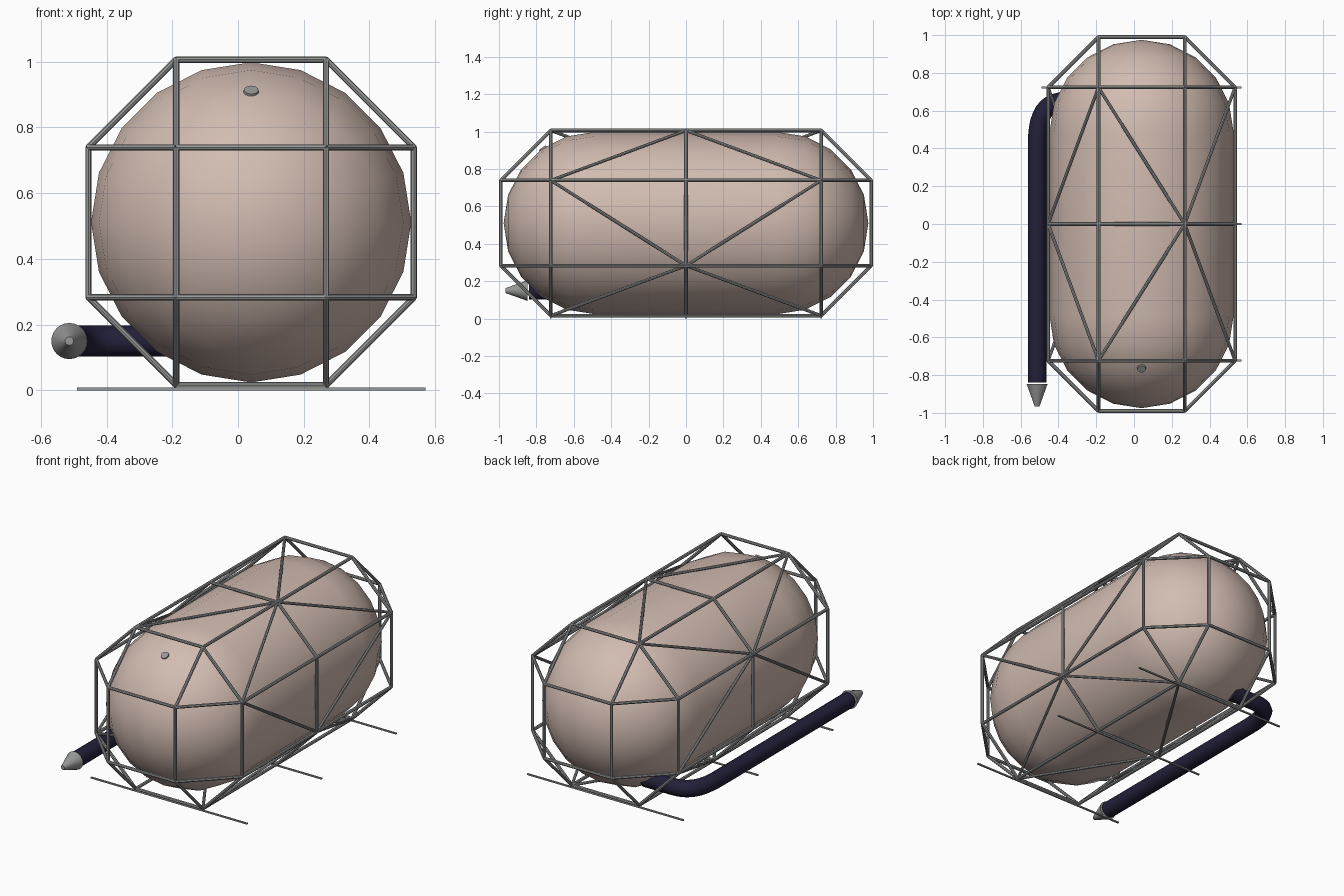
import bpy, bmesh, math
from mathutils import Vector, Matrix

if "Cube" in bpy.data.objects:
    bpy.data.objects.remove(bpy.data.objects["Cube"])

CX, CZ = 0.04, 0.511          # axis of the tank and frame
R, HALF = 0.487, 0.488        # tank radius, half length of straight part


def material(name, rgb):
    m = bpy.data.materials.new(name)
    m.diffuse_color = (*rgb, 1)
    m.use_nodes = True
    m.node_tree.nodes["Principled BSDF"].inputs["Base Color"].default_value = m.diffuse_color
    return m


SKIN = material("pale pink paint", (0.64, 0.50, 0.44))
STEEL = material("grey steel", (0.31, 0.32, 0.31))
NAVY = material("navy rubber", (0.016, 0.014, 0.04))


def finish(name, bm, mat, smooth=None):
    bmesh.ops.recalc_face_normals(bm, faces=bm.faces)
    me = bpy.data.meshes.new(name)
    bm.to_mesh(me)
    bm.free()
    me.materials.append(mat)
    ob = bpy.data.objects.new(name, me)
    bpy.context.collection.objects.link(ob)
    if smooth:
        bpy.ops.object.select_all(action='DESELECT')
        bpy.context.view_layer.objects.active = ob
        ob.select_set(True)
        bpy.ops.object.shade_smooth_by_angle(angle=math.radians(smooth))
    return ob


def rod(bm, a, b, r1, r2=None, sides=8):
    a, b = Vector(a), Vector(b)
    d = b - a
    mat = Matrix.Translation((a + b) / 2) @ d.to_track_quat('Z', 'Y').to_matrix().to_4x4()
    bmesh.ops.create_cone(bm, cap_ends=True, segments=sides, radius1=r1,
                          radius2=r1 if r2 is None else r2, depth=d.length, matrix=mat)


# Tank: capsule lathed about the y axis
bm = bmesh.new()
N = 5
half = [(HALF + R * math.sin(t), R * math.cos(t))
        for t in (i * math.pi / 2 / N for i in range(N + 1))]
profile = [(-y, r) for y, r in reversed(half)] + half
verts = [bm.verts.new((CX + r, y, CZ)) for y, r in profile]
edges = [bm.edges.new(p) for p in zip(verts, verts[1:])]
bmesh.ops.spin(bm, geom=verts + edges, cent=(CX, 0, CZ), axis=(0, 1, 0),
               angle=math.tau, steps=20, use_duplicate=False)
bmesh.ops.remove_doubles(bm, verts=bm.verts, dist=0.001)
finish("tank", bm, SKIN, 40)

# Frame: three octagon rings, square ends, rails and alternating braces
A, B, YR, YE = 0.495, 0.228, 0.723, 0.99
octagon = [(B, A), (A, B), (A, -B), (B, -A), (-B, -A), (-A, -B), (-A, B), (-B, A)]
square = [(B, B), (B, -B), (-B, -B), (-B, B)]


def node(p, y):
    return Vector((CX + p[0], y, CZ + p[1]))


bm = bmesh.new()
for i, p in enumerate(octagon):
    q = octagon[(i + 1) % 8]
    for y in (-YR, 0, YR):
        rod(bm, node(p, y), node(q, y), 0.0095)
    rod(bm, node(p, -YR), node(p, YR), 0.0095)
    inner = (math.copysign(B, p[0]), math.copysign(B, p[1]))
    for s in (-1, 1):
        rod(bm, node(p, s * YR), node(inner, s * YE), 0.0095)
for i, p in enumerate(square):
    for y in (-YE, YE):
        rod(bm, node(p, y), node(square[(i + 1) % 4], y), 0.0095)
finish("frame", bm, STEEL)

bm = bmesh.new()
for i in range(0, 8, 2):
    for j in (i - 1, i + 1):
        for s in (-1, 1):
            rod(bm, node(octagon[i], 0), node(octagon[j % 8], s * YR), 0.0085)
finish("braces", bm, STEEL)

# Ground bars: thin strips under each ring
bm = bmesh.new()
for y in (-YR, 0, YR):
    bmesh.ops.create_cube(bm, size=1, matrix=Matrix.Translation((CX, y, 0.004))
                          @ Matrix.Diagonal((1.06, 0.01, 0.008, 1)))
finish("ground_bars", bm, STEEL)

# Hose: runs along the left side and bends into the tank
HX, HZ = -0.513, 0.15
cu = bpy.data.curves.new("hose", 'CURVE')
cu.dimensions = '3D'
cu.bevel_depth, cu.bevel_resolution = 0.049, 3
cu.resolution_u = 10
cu.use_fill_caps = True
cu.materials.append(NAVY)
sp = cu.splines.new('BEZIER')
path = [((HX, -0.84), (HX, -0.6), (HX, -0.95)),
        ((HX, 0.42), (HX, 0.58), (HX, 0.2)),
        ((-0.36, 0.65), (-0.30, 0.65), (-0.47, 0.65)),
        ((-0.18, 0.65), (-0.12, 0.65), (-0.24, 0.65))]
sp.bezier_points.add(len(path) - 1)
for bp, (co, right, left) in zip(sp.bezier_points, path):
    bp.handle_left_type = bp.handle_right_type = 'FREE'
    bp.co, bp.handle_right, bp.handle_left = [(*v, HZ) for v in (co, right, left)]
bpy.context.collection.objects.link(bpy.data.objects.new("hose", cu))

# Nozzle at the hose tip
bm = bmesh.new()
rod(bm, (HX, -0.848, HZ), (HX, -0.965, HZ), 0.055, 0.013, 24)
finish("nozzle", bm, STEEL, 40)

# Valve cap lying on the front upper curve of the tank
bm = bmesh.new()
n = Vector((0, -0.57, 0.82)).normalized()
c = Vector((CX, -HALF, CZ)) + n * (R - 0.006)
rod(bm, c - n * 0.01, c + n * 0.01, 0.025, 0.022, 16)
finish("valve_cap", bm, STEEL, 40)
